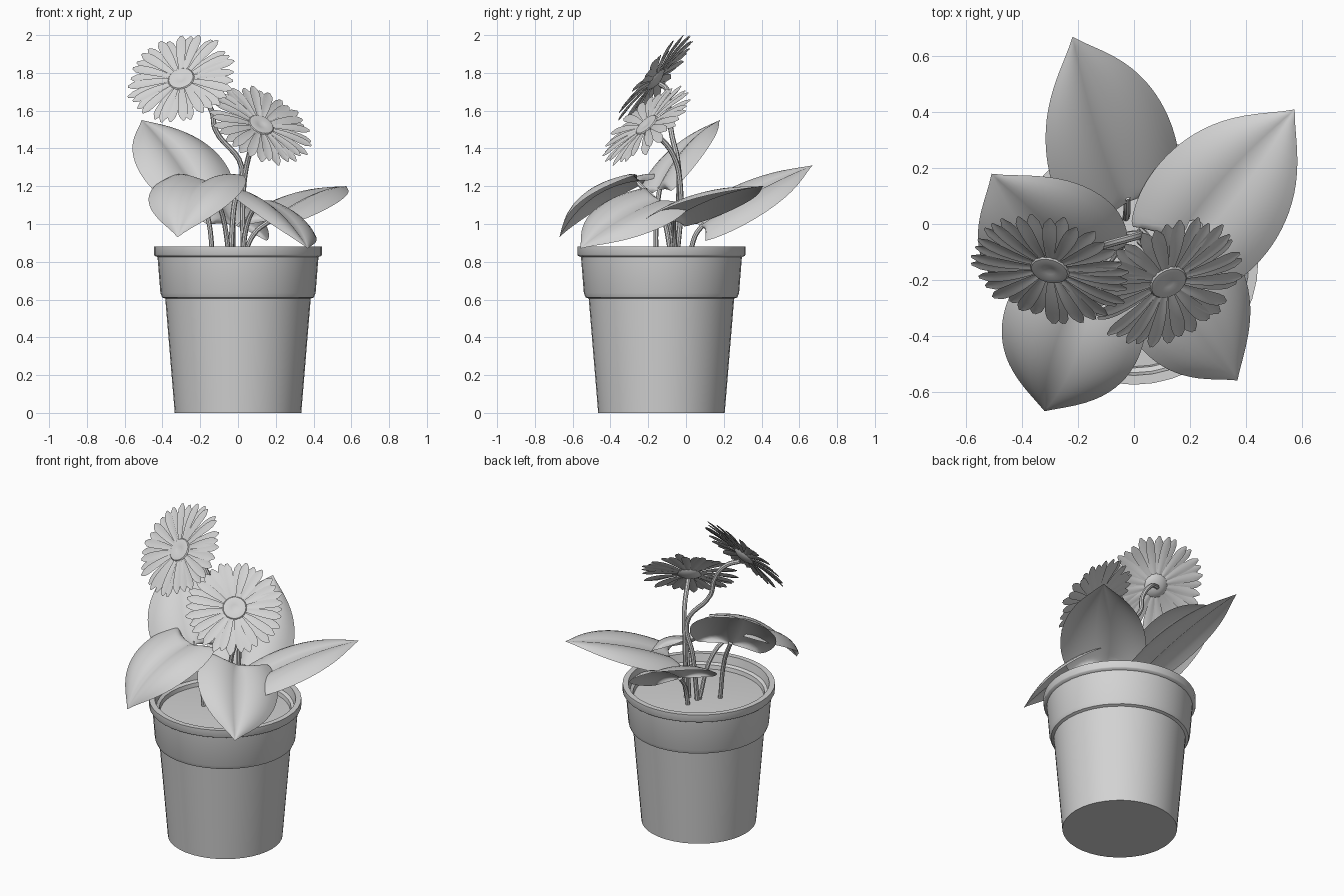
import bpy, bmesh, math, random
from mathutils import Vector, Matrix

random.seed(4)
old = bpy.data.objects.get("Cube")
if old:
    bpy.data.objects.remove(old, do_unlink=True)

grey = bpy.data.materials.new("light_grey")
grey.use_nodes = True
COLOUR = (0.65, 0.65, 0.65, 1)
grey.diffuse_color = COLOUR
grey.node_tree.nodes["Principled BSDF"].inputs["Base Color"].default_value = COLOUR

Z = Vector((0, 0, 1))
POT = Vector((0, -0.13, 0))


def select(obj):
    bpy.ops.object.select_all(action="DESELECT")
    obj.select_set(True)
    bpy.context.view_layer.objects.active = obj


def make(name, bm, angle=40):
    mesh = bpy.data.meshes.new(name)
    bm.to_mesh(mesh)
    bm.free()
    mesh.materials.append(grey)
    obj = bpy.data.objects.new(name, mesh)
    bpy.context.collection.objects.link(obj)
    select(obj)
    bpy.ops.object.shade_smooth_by_angle(angle=math.radians(angle))


def grid(bm, rows):
    """Skin a list of equally long point rows."""
    verts = [[bm.verts.new(p) for p in row] for row in rows]
    for a, b in zip(verts, verts[1:]):
        for i in range(len(a) - 1):
            bm.faces.new((a[i], a[i + 1], b[i + 1], b[i]))


def lathe(name, profile, matrix, steps=40):
    """Turn a radius/height profile around the local z axis."""
    bm = bmesh.new()
    verts = [bm.verts.new((r, 0, z)) for r, z in profile]
    edges = [bm.edges.new(pair) for pair in zip(verts, verts[1:])]
    bmesh.ops.spin(bm, geom=verts + edges, cent=(0, 0, 0), axis=(0, 0, 1),
                   angle=math.tau, steps=steps, use_duplicate=False)
    bmesh.ops.remove_doubles(bm, verts=bm.verts, dist=0.0005)
    bmesh.ops.recalc_face_normals(bm, faces=bm.faces)
    bm.transform(matrix)
    make(name, bm)


def stem(name, points, radius):
    """Round tube through the points."""
    curve = bpy.data.curves.new(name, "CURVE")
    curve.dimensions = "3D"
    curve.bevel_depth = radius
    curve.bevel_resolution = 2
    curve.resolution_u = 6
    curve.use_fill_caps = True
    spline = curve.splines.new("BEZIER")
    spline.bezier_points.add(len(points) - 1)
    for bp, p in zip(spline.bezier_points, points):
        bp.co = p
        bp.handle_left_type = bp.handle_right_type = "AUTO"
    curve.materials.append(grey)
    obj = bpy.data.objects.new(name, curve)
    bpy.context.collection.objects.link(obj)
    select(obj)
    bpy.ops.object.convert(target="MESH")
    bpy.ops.object.shade_smooth_by_angle(angle=math.radians(40))


def leaf(name, base, tip, width, roll, arch, root):
    """Heart-shaped blade with a creased midrib, on its own stalk."""
    base, tip = Vector(base), Vector(tip)
    length = (tip - base).length
    along = (tip - base).normalized()
    side = Matrix.Rotation(roll, 3, along) @ along.cross(Z).normalized()
    up = side.cross(along)
    rows = []
    for i in range(29):
        t = (i / 28) ** 1.5
        half = width * t ** 0.4 * (1 - t) ** 0.8 / 0.466 * (1 - 0.6 * t ** 8)
        row = []
        for j in range(-6, 7):
            v = j / 6
            a = abs(v)
            back = 0.24 * a ** 1.3 * (1 - t) ** 3 * min(1, t * 12)
            lift = half * (0.5 * a - 0.6 * a * a) + arch * 4 * t * (1 - t)
            row.append(base + along * length * (t - back) + side * half * v + up * lift)
        rows.append(row)
    bm = bmesh.new()
    grid(bm, rows)
    bmesh.ops.remove_doubles(bm, verts=bm.verts, dist=0.0005)
    make(name, bm, 80)
    root = Vector(root)
    bend = root.lerp(base, 0.45) + Z * 0.25 * (base.z - root.z)
    stem(name + "_stalk", [root, bend, base + along * 0.02], 0.013)


def flower(name, centre, normal, radius, count=32):
    """Ring of slim overlapping petals around a low dimpled disc."""
    place = Matrix.Translation(centre) @ Vector(normal).to_track_quat("Z", "Y").to_matrix().to_4x4()
    bm = bmesh.new()
    for k in range(count):
        size = radius * random.uniform(0.95, 1.02)
        tilt = random.uniform(-0.05, 0.05)
        turn = Matrix.Rotation(math.tau * k / count + random.uniform(-0.04, 0.04), 4, "Z")
        rows = []
        for i in range(9):
            t = i / 8
            r = 0.05 + (size - 0.05) * t
            half = 0.01 + 0.017 * math.sin(math.pi * min(t, 0.75) / 1.5)
            if t > 0.75:
                half *= math.sqrt(max(0.05, 1 - ((t - 0.75) / 0.25) ** 2))
            z = 0.006 * (k % 2) + tilt * (r - 0.05) + 0.008 * math.sin(math.pi * t)
            rows.append([place @ turn @ Vector((r, half * s, z - 0.003 * (1 - abs(s))))
                         for s in (-1, -0.5, 0, 0.5, 1)])
        grid(bm, rows)
    make(name + "_petals", bm, 60)
    lathe(name + "_disc", [(0, -0.02), (0.035, -0.018), (0.066, -0.004), (0.073, 0.004),
                           (0.066, 0.012), (0.045, 0.015), (0.02, 0.01), (0, 0.006)], place, 24)


# Pot with stepped collar and square rim
lathe("pot", [(0, 0), (0.335, 0), (0.385, 0.605), (0.402, 0.612), (0.411, 0.635),
              (0.426, 0.825), (0.442, 0.832), (0.445, 0.838), (0.445, 0.88), (0.412, 0.88),
              (0.402, 0.83), (0.385, 0.82), (0.375, 0.77)], Matrix.Translation(POT))
lathe("soil", [(0, 0.812), (0.2, 0.808), (0.385, 0.795)], Matrix.Translation(POT))

# Leaves: base, tip, half width, roll, arch, stalk root
leaf("back_leaf", (-0.02, 0.08, 0.995), (-0.22, 0.67, 1.31), 0.245, 0.27, 0.02, (-0.03, 0.02, 0.79))
leaf("right_back_leaf", (0.17, -0.08, 1.02), (0.575, 0.41, 1.2), 0.25, -0.04, 0.03, (0.02, -0.05, 0.79))
leaf("right_front_leaf", (0.1, -0.14, 1.125), (0.37, -0.56, 0.87), 0.245, -0.3, 0.035, (0.02, -0.06, 0.79))
leaf("left_front_leaf", (-0.17, -0.24, 1.23), (-0.32, -0.67, 0.93), 0.255, 0.0, 0.07, (-0.04, -0.07, 0.79))
leaf("left_back_leaf", (-0.21, -0.15, 1.18), (-0.51, 0.18, 1.55), 0.255, -0.25, 0.04, (-0.13, -0.16, 0.79))

# Flowers and their stems
flower("tall_flower", (-0.3, -0.16, 1.765), (-0.22, -0.76, 0.61), 0.293)
stem("tall_flower_stem", [(-0.04, -0.06, 0.79), (-0.02, -0.04, 1.1), (0.02, -0.04, 1.3),
                          (-0.12, -0.08, 1.5), (-0.14, -0.09, 1.6), (-0.22, -0.1, 1.71),
                          (-0.29, -0.135, 1.74)], 0.014)
flower("short_flower", (0.12, -0.205, 1.52), (0.37, -0.63, 0.69), 0.287)
stem("short_flower_stem", [(0.03, -0.05, 0.79), (0.03, -0.03, 1.2), (0.06, -0.07, 1.37),
                           (0.11, -0.18, 1.5)], 0.014)
